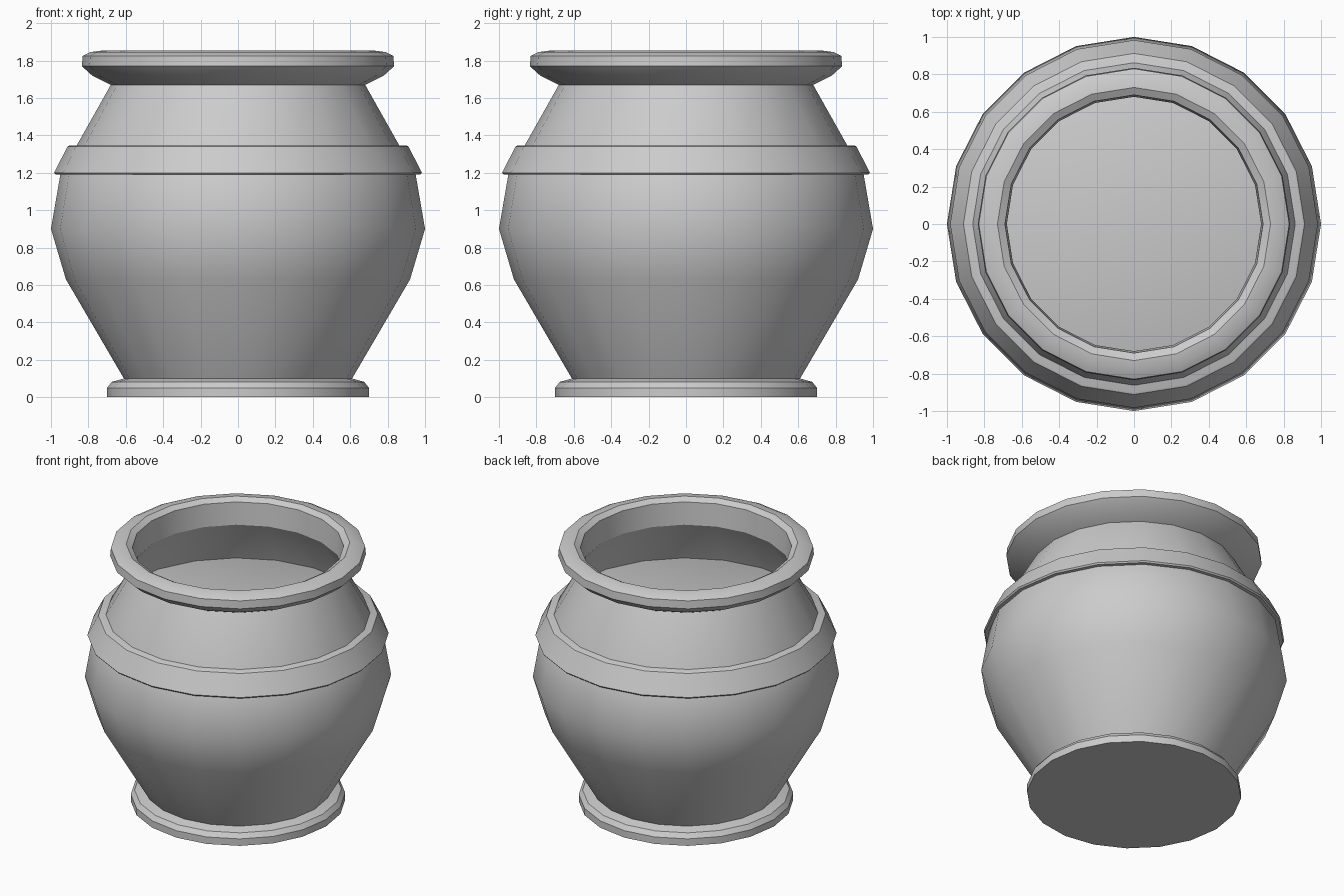
import bpy, bmesh, math

if "Cube" in bpy.data.objects:
    bpy.data.objects.remove(bpy.data.objects["Cube"])

SIDES = 20


def revolve(name, profile):
    """Spin (radius, z) points around z; radius 0 closes the part with a flat cap."""
    bm = bmesh.new()
    rings = []
    caps = []
    for r, z in profile:
        if r == 0:
            caps.append(len(rings))
            continue
        rings.append([bm.verts.new((r * math.cos(2 * math.pi * i / SIDES),
                                    r * math.sin(2 * math.pi * i / SIDES), z))
                      for i in range(SIDES)])
    for low, high in zip(rings, rings[1:]):
        for i in range(SIDES):
            j = (i + 1) % SIDES
            bm.faces.new((low[i], low[j], high[j], high[i]))
    if profile[0][0] == 0:
        bm.faces.new(rings[0][::-1])
    if profile[-1][0] == 0:
        bm.faces.new(rings[-1])
    mesh = bpy.data.meshes.new(name)
    bm.to_mesh(mesh)
    bm.free()
    obj = bpy.data.objects.new(name, mesh)
    bpy.context.collection.objects.link(obj)
    bpy.ops.object.select_all(action='DESELECT')
    obj.select_set(True)
    bpy.context.view_layer.objects.active = obj
    bpy.ops.object.shade_smooth_by_angle(angle=math.radians(32))
    return obj


# Foot: rounded disc under the pot
revolve("foot", [(0, 0), (0.70, 0), (0.70, 0.05), (0.675, 0.082), (0.61, 0.10)])

# Body: thin shell from the foot to the neck
revolve("body", [(0.61, 0.10), (0.92, 0.63), (1.0, 0.90), (0.95, 1.19), (0.68, 1.67)])

# Shoulder band: its flat top also forms the level seen inside the mouth
revolve("shoulder_band", [(0.94, 1.19), (0.975, 1.19), (0.983, 1.20),
                          (0.912, 1.34), (0.90, 1.346), (0, 1.346)])

# Rim: flared lip with a sloped inner edge
revolve("rim", [(0.68, 1.67), (0.78, 1.72), (0.835, 1.77), (0.83, 1.825),
                (0.79, 1.845), (0.73, 1.853), (0.69, 1.83), (0.68, 1.67)])
